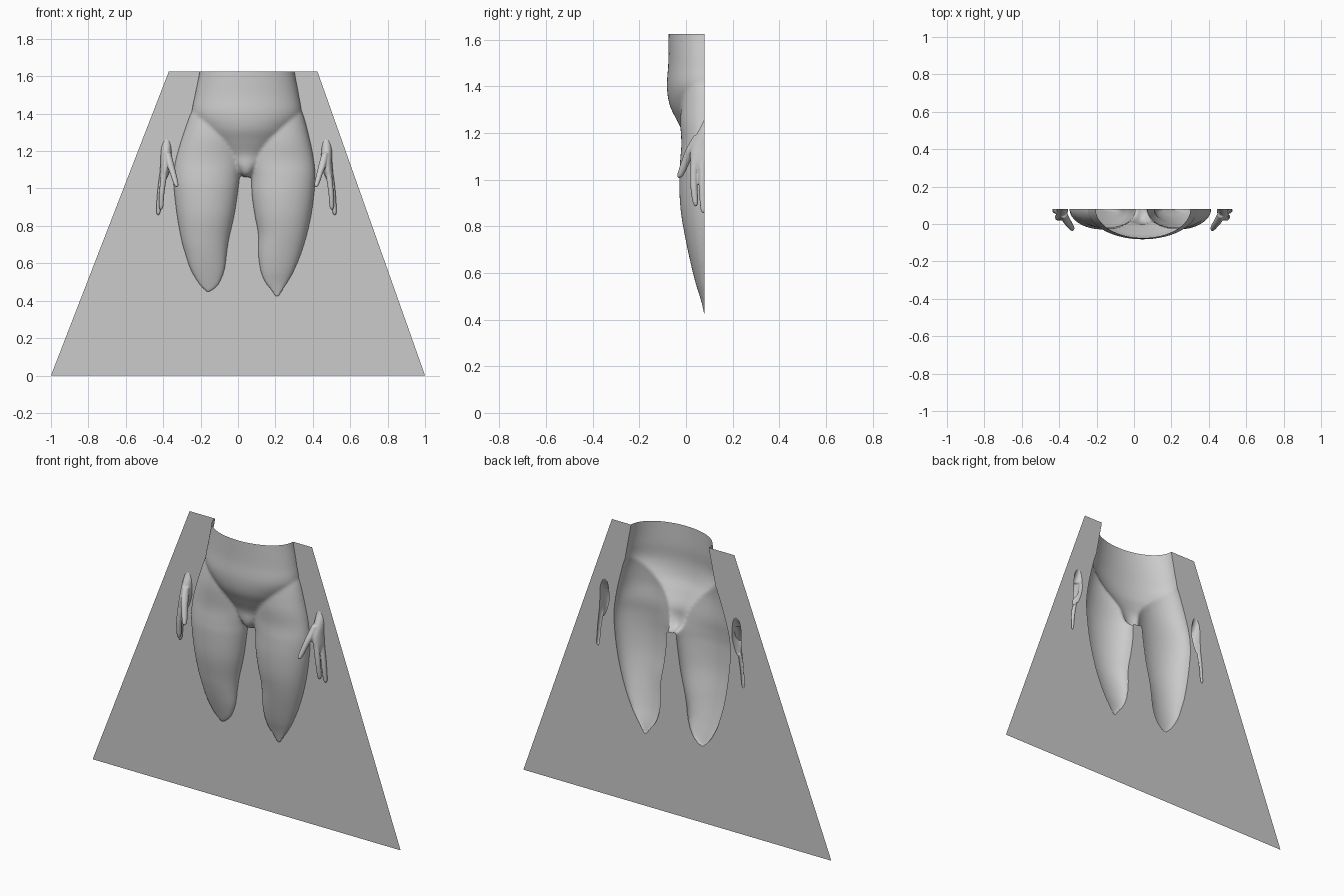
import bpy, bmesh, math

if "Cube" in bpy.data.objects:
    bpy.data.objects.remove(bpy.data.objects["Cube"])

BACK = 0.08      # y of the backing sheet
TOP = 1.625      # cut height
MID = 0.045      # symmetry axis of the hands


def spline(rows, steps=6):
    """Catmull-Rom interpolation of section rows."""
    out = []
    for i in range(len(rows) - 1):
        a, b = rows[max(i - 1, 0)], rows[i]
        c, d = rows[i + 1], rows[min(i + 2, len(rows) - 1)]
        for s in range(steps):
            t = s / steps
            out.append([0.5 * (2 * q + (r - p) * t + (2 * p - 5 * q + 4 * r - w) * t * t
                               + (3 * q - p - 3 * r + w) * t ** 3)
                        for p, q, r, w in zip(a, b, c, d)])
    return out + [list(rows[-1])]


def loft(bm, rows, n=40):
    """Closed loft of horizontal ellipses: (z, cx, cy, rx, ry), top to bottom."""
    rings = []
    for z, cx, cy, rx, ry in spline(rows):
        rx, ry = max(rx, 0.002), max(ry, 0.002)
        rings.append([bm.verts.new((cx + rx * math.cos(2 * math.pi * k / n),
                                    cy + ry * math.sin(2 * math.pi * k / n), z))
                      for k in range(n)])
    for a, b in zip(rings, rings[1:]):
        for k in range(n):
            bm.faces.new((a[k], b[k], b[(k + 1) % n], a[(k + 1) % n]))
    bm.faces.new(rings[0])
    bm.faces.new(rings[-1][::-1])


def make(name, bm):
    bmesh.ops.recalc_face_normals(bm, faces=bm.faces)
    me = bpy.data.meshes.new(name)
    bm.to_mesh(me)
    bm.free()
    ob = bpy.data.objects.new(name, me)
    bpy.context.collection.objects.link(ob)
    return ob


def bake(ob):
    dg = bpy.context.evaluated_depsgraph_get()
    me = bpy.data.meshes.new_from_object(ob.evaluated_get(dg))
    ob.modifiers.clear()
    ob.data = me


def blend(ob, voxel, smooth):
    """Fuse overlapping lofts into one soft surface."""
    m = ob.modifiers.new("fuse", 'REMESH')
    m.mode, m.voxel_size = 'VOXEL', voxel
    m = ob.modifiers.new("soften", 'SMOOTH')
    m.factor, m.iterations = 0.5, smooth
    bake(ob)


def edge_rows(rows):
    """(z, left x, right x, depth) -> loft rows centred on the backing sheet."""
    return [(z, (l + r) / 2, BACK, (r - l) / 2, d) for z, l, r, d in rows]


# lower torso and both thighs
bm = bmesh.new()
loft(bm, edge_rows([
    (1.70, -.20, .295, .153), (1.62, -.206, .303, .155), (1.50, -.230, .325, .156),
    (1.40, -.245, .337, .162), (1.32, -.20, .29, .150), (1.25, -.14, .23, .117),
    (1.18, -.075, .165, .084), (1.12, -.025, .115, .078), (1.08, .008, .082, .062),
    (1.06, .03, .06, .03)]), 64)
loft(bm, edge_rows([
    (1.46, -.19, -.06, .05), (1.42, -.243, -.01, .085), (1.29, -.293, .02, .104),
    (1.155, -.333, .022, .100), (1.07, -.344, .010, .106), (1.0, -.343, .002, .109),
    (.86, -.327, -.019, .102), (.73, -.304, -.048, .079), (.65, -.282, -.06, .062),
    (.57, -.256, -.070, .041), (.50, -.218, -.094, .020), (.465, -.19, -.12, .009),
    (.445, -.167, -.15, .003)]), 48)
loft(bm, edge_rows([
    (1.46, .15, .28, .05), (1.42, .10, .338, .085), (1.27, .07, .382, .104),
    (1.155, .06, .405, .100), (1.07, .071, .413, .106), (.97, .074, .407, .109),
    (.86, .089, .392, .102), (.755, .108, .369, .084), (.65, .108, .337, .062),
    (.56, .12, .30, .040), (.50, .142, .268, .021), (.455, .175, .24, .009),
    (.42, .20, .22, .003)]), 48)
body = make("torso_and_thighs", bm)
blend(body, 0.008, 8)

# hands: palm, thumb and fingers
def hand(name, side):
    bm = bmesh.new()
    parts = [
        # wrist and palm
        [(1.30, -.378, .125, .022, .030), (1.25, -.382, .108, .027, .034),
         (1.20, -.384, .09, .029, .042), (1.14, -.384, .075, .030, .054),
         (1.08, -.394, .07, .024, .052), (1.045, -.400, .068, .014, .040)],
        # thumb
        [(1.19, -.376, .055, .018, .022), (1.13, -.362, .022, .020, .022),
         (1.08, -.347, .000, .017, .019), (1.035, -.334, -.018, .014, .016),
         (1.015, -.329, -.026, .010, .012), (1.008, -.328, -.029, .003, .004)],
        # index finger
        [(1.10, -.392, .038, .018, .017), (1.04, -.400, .034, .016, .016),
         (.97, -.408, .034, .014, .015), (.905, -.411, .040, .012, .012),
         (.885, -.412, .042, .004, .004)],
        # middle finger
        [(1.10, -.398, .070, .018, .017), (1.03, -.410, .070, .016, .016),
         (.95, -.420, .070, .014, .014), (.875, -.426, .073, .011, .011),
         (.857, -.427, .074, .004, .004)],
        # ring finger
        [(1.10, -.396, .102, .018, .017), (1.0, -.418, .100, .015, .016),
         (.89, -.426, .096, .011, .011), (.875, -.426, .096, .004, .004)],
    ]
    for rows in parts:
        loft(bm, [(z, x if side < 0 else 2 * MID - x, y, rx, ry)
                  for z, x, y, rx, ry in rows], 20)
    ob = make(name, bm)
    blend(ob, 0.004, 3)
    return ob


hands = [hand("left_hand", -1), hand("right_hand", 1)]

# flat backing sheet, opened where the body passes through
bm = bmesh.new()
shape = [(-1, 0), (1, 0), (.425, TOP), (-.37, TOP)]
front = bm.faces.new([bm.verts.new((x, BACK, z)) for x, z in shape])
ext = bmesh.ops.extrude_face_region(bm, geom=[front], use_keep_orig=True)
for v in ext["geom"]:
    if isinstance(v, bmesh.types.BMVert):
        v.co.y += 0.4
sheet = make("backing_sheet", bm)
for ob in [body] + hands:
    m = sheet.modifiers.new("opening", 'BOOLEAN')
    m.operation, m.solver, m.object = 'DIFFERENCE', 'EXACT', ob
bake(sheet)
bm = bmesh.new()
bm.from_mesh(sheet.data)
bmesh.ops.delete(bm, context='FACES', geom=[
    f for f in bm.faces if any(abs(v.co.y - BACK) > 1e-4 for v in f.verts)])
bm.to_mesh(sheet.data)
bm.free()

# trim the rounded parts to open shells in front of the sheet
for ob in [body] + hands:
    bm = bmesh.new()
    bm.from_mesh(ob.data)
    for co, no in (((0, BACK, 0), (0, 1, 0)), ((0, 0, TOP), (0, 0, 1))):
        bmesh.ops.bisect_plane(bm, geom=bm.verts[:] + bm.edges[:] + bm.faces[:],
                               plane_co=co, plane_no=no, clear_outer=True)
    for f in bm.faces:
        f.smooth = True
    bm.to_mesh(ob.data)
    bm.free()
